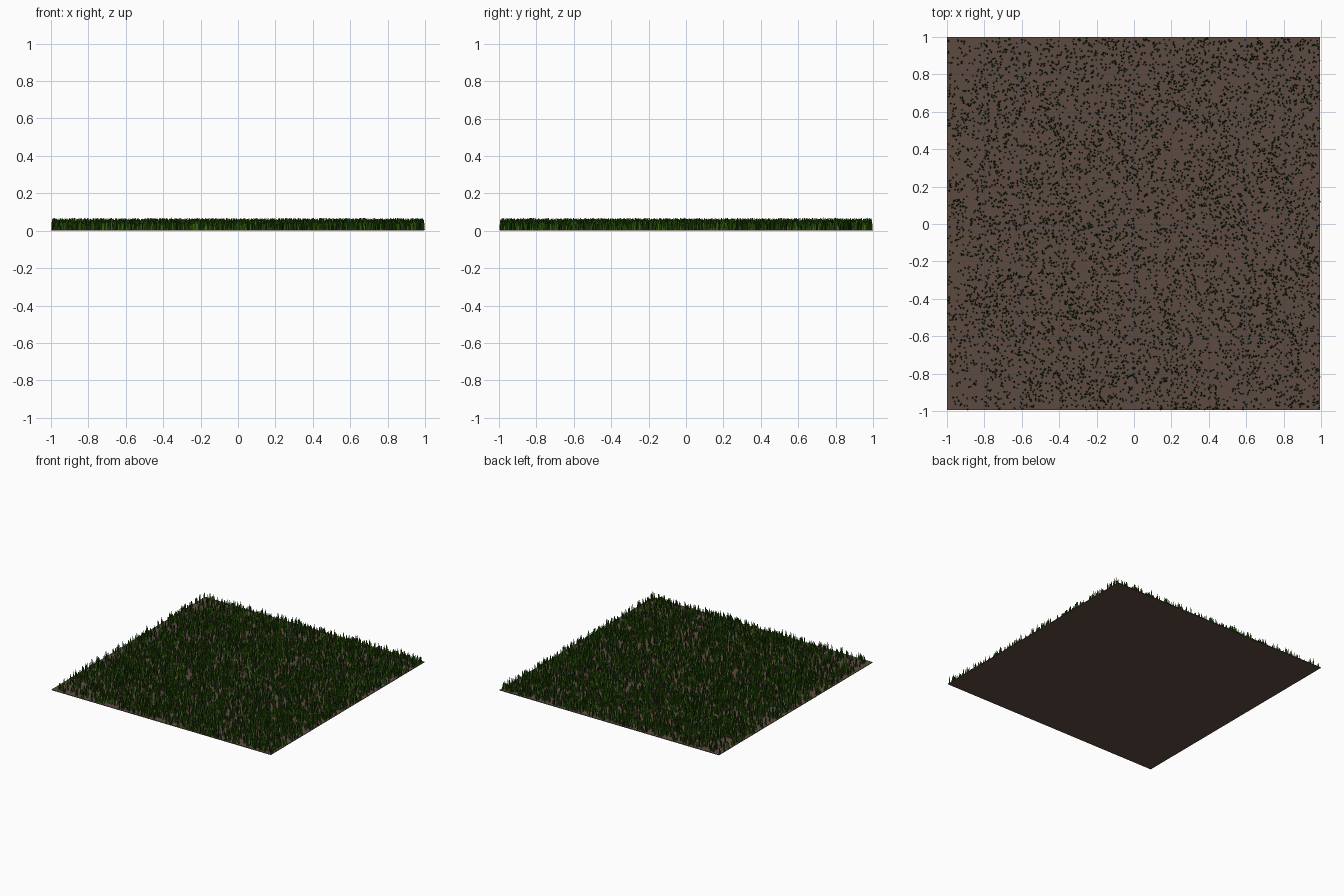
import bpy
import math
import random
from mathutils import noise, Vector

if "Cube" in bpy.data.objects:
    bpy.data.objects.remove(bpy.data.objects["Cube"])

random.seed(7)


def material(name, rgb):
    m = bpy.data.materials.new(name)
    m.diffuse_color = (*rgb, 1)
    m.use_nodes = True
    m.node_tree.nodes["Principled BSDF"].inputs["Base Color"].default_value = m.diffuse_color
    return m


soil = material("soil_brown", (0.108, 0.071, 0.053))
greens = [material("deep_green", (0.017, 0.066, 0.003)),
          material("leaf_green", (0.036, 0.135, 0.004))]

# Soil slab
bpy.ops.mesh.primitive_cube_add(size=1, location=(-0.002, 0.002, 0.0025))
ground = bpy.context.object
ground.name = "soil_slab"
ground.scale = (1.994, 1.994, 0.005)
ground.data.materials.append(soil)

# Grass: thin three-sided tapered blades, gathered in one mesh
BLADES = 8500
SIDES = 3
verts, faces, shades = [], [], []


def add_blade(x, y):
    height = random.uniform(0.042, 0.07)
    width = random.uniform(0.0055, 0.0075)
    turn = random.uniform(0, math.tau)
    lean_dir = random.uniform(0, math.tau)
    lean = random.uniform(0.0, 0.006)
    lx, ly = lean * math.cos(lean_dir), lean * math.sin(lean_dir)
    shade = 0 if random.random() < 0.5 else 1
    start = len(verts)
    # root ring, middle ring, tip
    for t, r in ((0.0, width), (0.55, width * 0.75)):
        for k in range(SIDES):
            a = turn + math.tau * k / SIDES
            verts.append((x + lx * t * t + r * math.cos(a),
                          y + ly * t * t + r * math.sin(a),
                          0.003 + (height - 0.003) * t))
    verts.append((x + lx, y + ly, height))
    tip = start + 2 * SIDES
    for k in range(SIDES):
        n = (k + 1) % SIDES
        faces.append((start + k, start + n, start + SIDES + n, start + SIDES + k))
        faces.append((start + SIDES + k, start + SIDES + n, tip))
        shades.extend((shade, shade))


# Scatter with slightly clumpy density, thinner at the left corners
count = 0
while count < BLADES:
    x, y = random.uniform(-0.992, 0.992), random.uniform(-0.992, 0.992)
    density = 0.75 + 0.35 * noise.noise(Vector((x * 3.5, y * 3.5, 2.0)))
    if x < -0.8 and abs(y) > 0.75:
        density *= 0.5
    if random.random() < density:
        add_blade(x, y)
        count += 1

mesh = bpy.data.meshes.new("grass_blades")
mesh.from_pydata(verts, [], faces)
for m in greens:
    mesh.materials.append(m)
mesh.polygons.foreach_set("material_index", shades)
mesh.update()
grass = bpy.data.objects.new("grass_blades", mesh)
bpy.context.collection.objects.link(grass)
